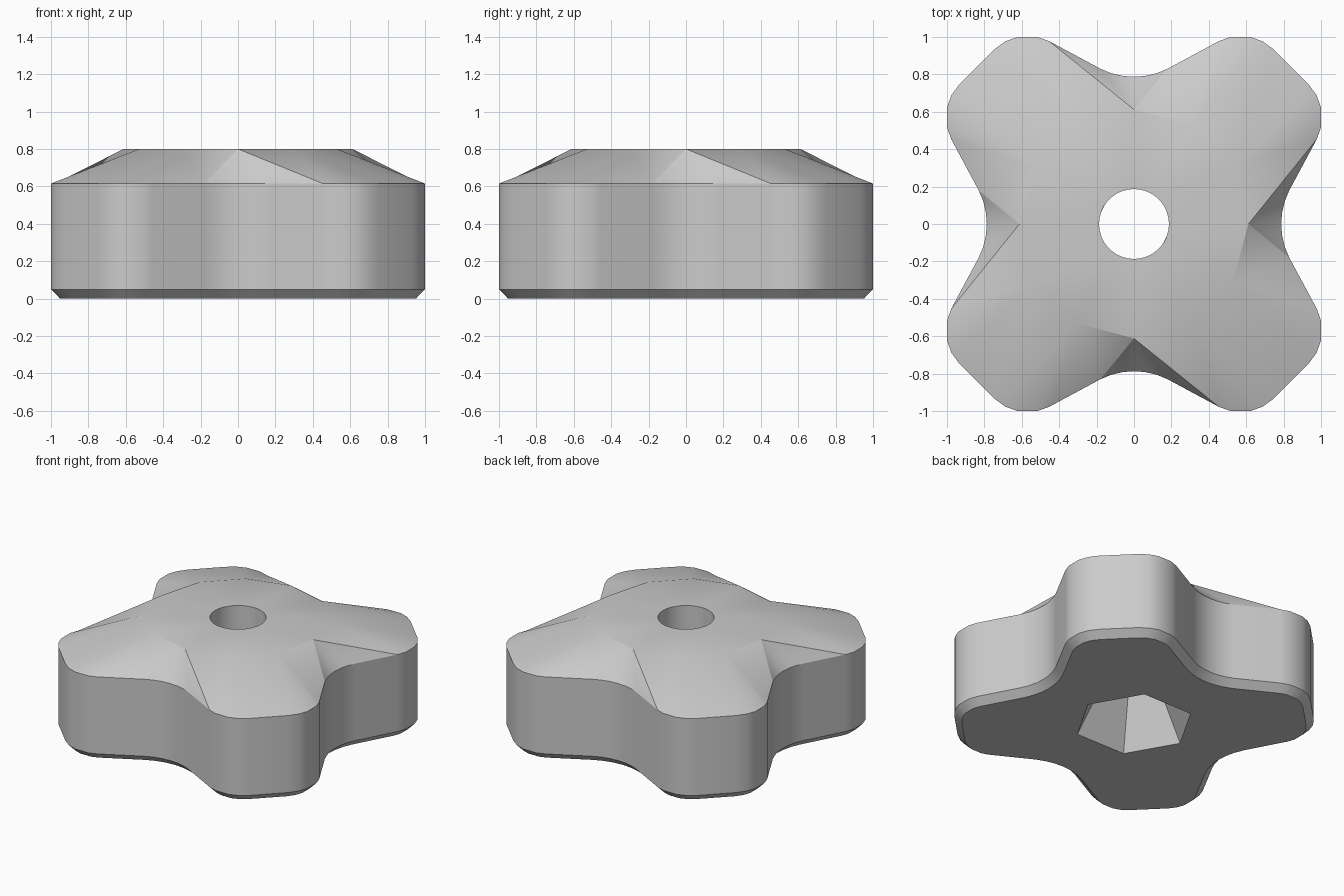
import bpy, bmesh
from math import sin, cos, pi, radians, atan2, tau, floor

cube = bpy.data.objects.get("Cube")
if cube:
    bpy.data.objects.remove(cube, do_unlink=True)

VALLEY_R, VALLEY_Y = 0.395, 1.182   # concave scallop between lobes
LOBE_R, LOBE_X, LOBE_Y = 0.255, 0.57, 0.7506   # rounded lobe corner


def half_lobe():
    """Points with outward normals from the scallop centre to the lobe flat."""
    pts = []
    for d in (0, 9, 18, 27):
        t = radians(d)
        pts.append((VALLEY_R * sin(t), VALLEY_Y - VALLEY_R * cos(t), -sin(t), cos(t)))
    for d in (-27, -12, 12, 28, 45):
        t = radians(d)
        pts.append((LOBE_X + LOBE_R * sin(t), LOBE_Y + LOBE_R * cos(t), sin(t), cos(t)))
    return pts


def outline(inset):
    """Four-lobed outline, counter-clockwise, moved inwards by inset."""
    half = [(x - nx * inset, y - ny * inset) for x, y, nx, ny in half_lobe()]
    quarter = [(y, x) for x, y in half] + half[:0:-1]
    ring = []
    for k in range(4):
        c, s = round(cos(k * pi / 2)), round(sin(k * pi / 2))
        ring += [(c * x - s * y, s * x + c * y) for x, y in quarter]
    return ring


def polygon(n, r):
    return [(r * cos(tau * i / n), r * sin(tau * i / n)) for i in range(n)]


bm = bmesh.new()


def ring(points, z):
    return [bm.verts.new((x, y, z)) for x, y in points]


def wall(a, b):
    """Quads between two rings of equal count."""
    n = len(a)
    for i in range(n):
        j = (i + 1) % n
        bm.faces.new((a[i], a[j], b[j], b[i]))


def fan(fine, coarse):
    """Triangles joining each fine point to the coarse corner nearest in angle."""
    n = len(coarse)
    near = [floor((atan2(v.co.y, v.co.x) % tau) / tau * n + 0.5) % n for v in fine]
    for i, v in enumerate(fine):
        j = (i + 1) % len(fine)
        bm.faces.new((v, fine[j], coarse[near[i]]))
        if near[i] != near[j]:
            bm.faces.new((fine[j], coarse[near[j]], coarse[near[i]]))


# Outer body: chamfered foot, upright side, sloping shoulder
foot = ring(outline(0.05), 0)
side_low = ring(outline(0), 0.05)
side_high = ring(outline(0), 0.615)
crown = ring(polygon(12, 0.612), 0.8)
wall(foot, side_low)
wall(side_low, side_high)
fan(side_high, crown)

# Through hole and tapered six-sided socket underneath
hole_top = ring(polygon(36, 0.187), 0.8)
hole_low = ring(polygon(36, 0.187), 0.36)
socket_top = ring(polygon(6, 0.22), 0.36)
socket_mouth = ring(polygon(6, 0.4), 0)
fan(hole_top, crown)
wall(hole_top, hole_low)
fan(hole_low, socket_top)
wall(socket_top, socket_mouth)
fan(foot, socket_mouth)

bmesh.ops.recalc_face_normals(bm, faces=bm.faces[:])
mesh = bpy.data.meshes.new("knob_body")
bm.to_mesh(mesh)
bm.free()
knob = bpy.data.objects.new("knob_body", mesh)
bpy.context.collection.objects.link(knob)

# Plain grey finish
grey = bpy.data.materials.new("light_grey")
grey.use_nodes = True
colour = (0.6, 0.6, 0.6, 1)
grey.diffuse_color = colour
grey.node_tree.nodes["Principled BSDF"].inputs["Base Color"].default_value = colour
mesh.materials.append(grey)

bpy.ops.object.select_all(action="DESELECT")
knob.select_set(True)
bpy.context.view_layer.objects.active = knob
bpy.ops.object.shade_smooth_by_angle(angle=radians(30))
